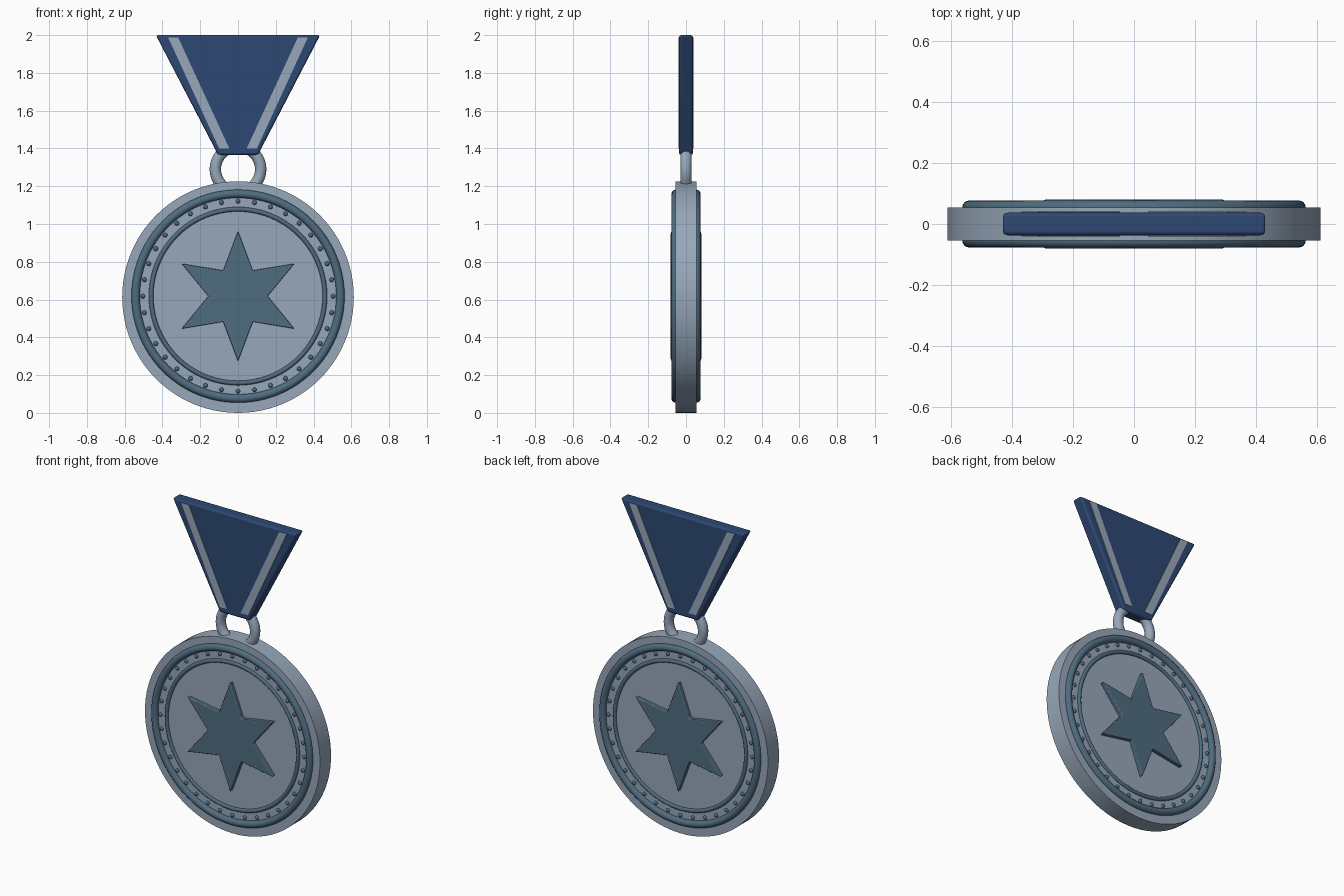
import bpy, bmesh, math
from mathutils import Matrix, Vector

cube = bpy.data.objects.get("Cube")
if cube:
    bpy.data.objects.remove(cube, do_unlink=True)

DISC_Z = 0.613
DISC_R = 0.613
FACE_Y = 0.055
UPRIGHT = Matrix.Rotation(math.pi / 2, 4, 'X')


def material(name, rgb):
    mat = bpy.data.materials.new(name)
    mat.use_nodes = True
    mat.diffuse_color = (*rgb, 1)
    mat.node_tree.nodes["Principled BSDF"].inputs["Base Color"].default_value = (*rgb, 1)
    return mat


silver = material("silver", (0.31, 0.39, 0.49))
steel_blue = material("steel blue", (0.08, 0.15, 0.215))
navy = material("navy ribbon", (0.027, 0.065, 0.17))


def finish(obj, name, mat, bevel=0, smooth=True):
    obj.name = name
    obj.data.name = name
    obj.data.materials.append(mat)
    bpy.ops.object.select_all(action='DESELECT')
    obj.select_set(True)
    bpy.context.view_layer.objects.active = obj
    if bevel:
        mod = obj.modifiers.new("Bevel", 'BEVEL')
        mod.width = bevel
        mod.segments = 3
        mod.limit_method = 'ANGLE'
    if smooth:
        bpy.ops.object.shade_smooth_by_angle(angle=math.radians(35))
    return obj


def mesh_object(bm, name, mat, bevel=0, smooth=True):
    bmesh.ops.recalc_face_normals(bm, faces=bm.faces)
    mesh = bpy.data.meshes.new(name)
    bm.to_mesh(mesh)
    bm.free()
    obj = bpy.data.objects.new(name, mesh)
    bpy.context.collection.objects.link(obj)
    return finish(obj, name, mat, bevel, smooth)


def plate(name, outline, y0, y1, mat, bevel=0):
    """Extrude an (x, z) outline from y0 to y1."""
    bm = bmesh.new()
    face = bm.faces.new([bm.verts.new((x, y0, z)) for x, z in outline])
    extruded = bmesh.ops.extrude_face_region(bm, geom=[face])["geom"]
    verts = [v for v in extruded if isinstance(v, bmesh.types.BMVert)]
    bmesh.ops.translate(bm, verts=verts, vec=(0, y1 - y0, 0))
    return mesh_object(bm, name, mat, bevel, smooth=bevel > 0)


def ring(name, major, minor, y, z, mat, sides=16):
    bpy.ops.mesh.primitive_torus_add(
        major_radius=major, minor_radius=minor, major_segments=96,
        minor_segments=sides, location=(0, y, z), rotation=(math.pi / 2, 0, 0))
    return finish(bpy.context.object, name, mat)


# Medal body
bm = bmesh.new()
bmesh.ops.create_cone(bm, cap_ends=True, segments=96, radius1=DISC_R, radius2=DISC_R,
                      depth=2 * FACE_Y, matrix=Matrix.Translation((0, 0, DISC_Z)) @ UPRIGHT)
mesh_object(bm, "medal_disc", silver)

# Six-pointed star outline
star = []
for i in range(12):
    radius = 0.157 if i % 2 else 0.345
    angle = math.radians(90 + 30 * i)
    star.append((radius * math.cos(angle), DISC_Z + 0.005 + radius * math.sin(angle)))

# Raised decoration on both faces
for side, label in ((-1, "front"), (1, "back")):
    face = side * FACE_Y
    ring(label + "_outer_ring", 0.542, 0.022, face, DISC_Z + 0.005, steel_blue)
    ring(label + "_inner_ring", 0.46, 0.012, face, DISC_Z + 0.005, steel_blue, 12)
    plate(label + "_star", star, side * 0.04, side * 0.081, steel_blue, 0.005)
    bm = bmesh.new()
    for i in range(36):
        offset = Matrix.Rotation(math.radians(10 * i), 4, 'Y') @ Vector((0, 0, 0.503))
        centre = offset + Vector((0, face, DISC_Z + 0.005))
        bmesh.ops.create_uvsphere(bm, u_segments=12, v_segments=8, radius=0.012,
                                  matrix=Matrix.Translation(centre))
    mesh_object(bm, label + "_beads", steel_blue)

# Hanging loop
ring("hanging_loop", 0.12, 0.03, 0, 1.29, silver)

# Ribbon
plate("ribbon", [(-0.435, 2), (0.435, 2), (0.105, 1.365), (-0.105, 1.365)],
      -0.037, 0.037, navy, 0.012)

# Ribbon stripes on both faces
for side, label in ((-1, "front"), (1, "back")):
    for mirror, hand in ((-1, "right"), (1, "left")):
        outline = [(0.37 * mirror, 1.988), (0.317 * mirror, 1.988),
                   (0.046 * mirror, 1.4), (0.1 * mirror, 1.4)]
        plate(label + "_" + hand + "_stripe", outline, side * 0.034, side * 0.0405, silver)
